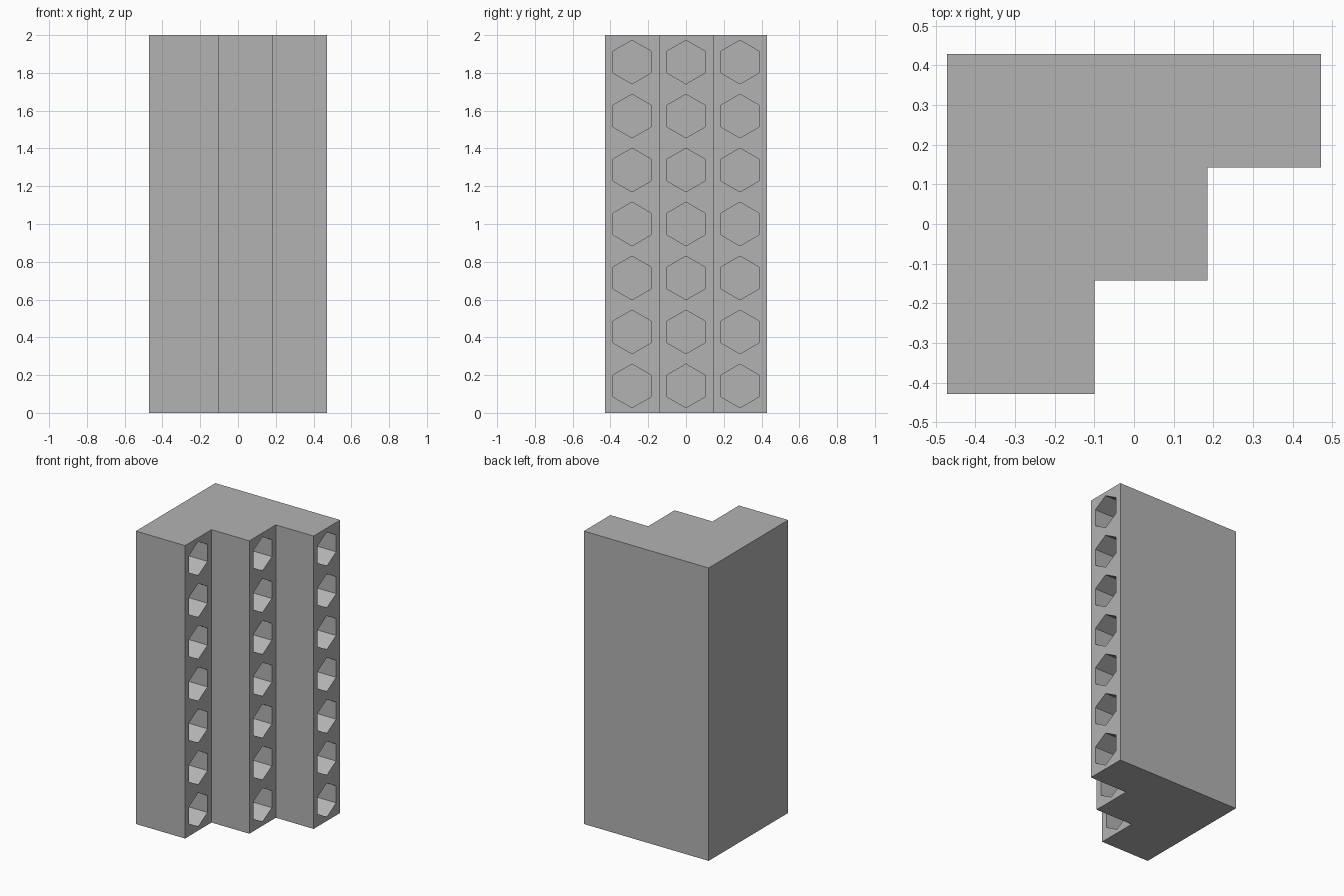
import bpy
import bmesh
from math import sin, cos, radians

cube = bpy.data.objects.get("Cube")
if cube:
    bpy.data.objects.remove(cube, do_unlink=True)

CELL = 2 / 7                 # pitch of the socket grid
BASE = 0.3 * CELL            # solid wall behind the sockets
ROWS, STEPS = 7, 3
RADIUS = 0.7 * CELL / 2 / cos(radians(30))
LEFT = -(BASE + STEPS * CELL) / 2
FRONT = -STEPS * CELL / 2

grey = bpy.data.materials.new("plain grey")
grey.use_nodes = True
colour = (0.45, 0.45, 0.45, 1)
grey.diffuse_color = colour
grey.node_tree.nodes["Principled BSDF"].inputs["Base Color"].default_value = colour


def extrude_profile(bm, points, offset):
    """Closed prism made by sweeping a flat outline along an offset."""
    face = bm.faces.new([bm.verts.new(p) for p in points])
    swept = bmesh.ops.extrude_face_region(bm, geom=[face])["geom"]
    verts = [v for v in swept if isinstance(v, bmesh.types.BMVert)]
    bmesh.ops.translate(bm, verts=verts, vec=offset)


def make_object(name, bm):
    bmesh.ops.recalc_face_normals(bm, faces=bm.faces)
    mesh = bpy.data.meshes.new(name)
    bm.to_mesh(mesh)
    bm.free()
    mesh.materials.append(grey)
    obj = bpy.data.objects.new(name, mesh)
    bpy.context.collection.objects.link(obj)
    return obj


def step_x(i):
    return LEFT + BASE + (i + 1) * CELL


# Staircase-shaped block
outline = [(LEFT, -FRONT, 0), (LEFT, FRONT, 0)]
for i in range(STEPS):
    outline += [(step_x(i), FRONT + i * CELL, 0), (step_x(i), FRONT + (i + 1) * CELL, 0)]
bm = bmesh.new()
extrude_profile(bm, outline, (0, 0, ROWS * CELL))
block = make_object("stepped_block", bm)

# Hexagonal sockets, one column in each step
bm = bmesh.new()
for i in range(STEPS):
    y = FRONT + (i + 0.5) * CELL
    for row in range(ROWS):
        z = (row + 0.5) * CELL
        hexagon = [(step_x(i) - CELL, y + RADIUS * sin(radians(a)), z + RADIUS * cos(radians(a)))
                   for a in range(0, 360, 60)]
        extrude_profile(bm, hexagon, (CELL + 0.05, 0, 0))
cutter = make_object("socket_cutter", bm)
cutter.hide_render = True
cutter.hide_viewport = True
cutter.display_type = 'WIRE'

cut = block.modifiers.new("sockets", 'BOOLEAN')
cut.operation = 'DIFFERENCE'
cut.solver = 'EXACT'
cut.object = cutter
